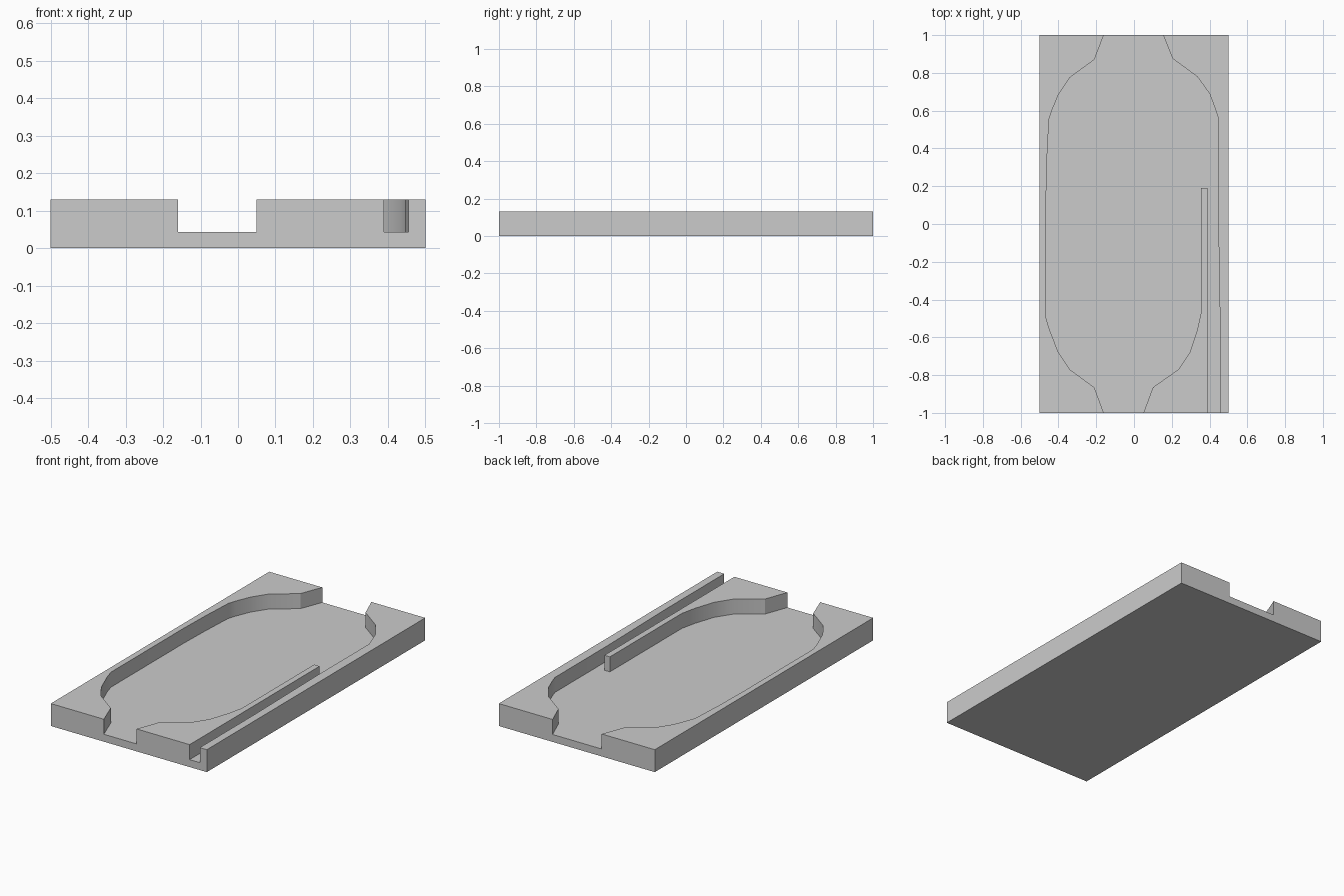
import bpy, bmesh, math

if "Cube" in bpy.data.objects:
    bpy.data.objects.remove(bpy.data.objects["Cube"])

BASE_TOP, WALL_TOP = 0.043, 0.13


def extrude_outline(name, points, z0, z1):
    """Solid prism from a plan outline."""
    bm = bmesh.new()
    face = bm.faces.new([bm.verts.new((x, y, z0)) for x, y in points])
    top = bmesh.ops.extrude_face_region(bm, geom=[face])["geom"]
    verts = [g for g in top if isinstance(g, bmesh.types.BMVert)]
    bmesh.ops.translate(bm, verts=verts, vec=(0, 0, z1 - z0))
    bmesh.ops.recalc_face_normals(bm, faces=bm.faces)
    mesh = bpy.data.meshes.new(name)
    bm.to_mesh(mesh)
    bm.free()
    obj = bpy.data.objects.new(name, mesh)
    bpy.context.collection.objects.link(obj)
    bpy.ops.object.select_all(action='DESELECT')
    obj.select_set(True)
    bpy.context.view_layer.objects.active = obj
    bpy.ops.object.shade_smooth_by_angle(angle=math.radians(25))
    return obj


# Flat floor slab
extrude_outline("base_plate", [(-0.5, -1), (0.5, -1), (0.5, 1), (-0.5, 1)], 0, BASE_TOP)

# Left wall with a curved shoulder at each end
left = [(-0.5, 1), (-0.16, 1), (-0.21, 0.87), (-0.34, 0.775), (-0.40, 0.685),
        (-0.435, 0.60), (-0.45, 0.555), (-0.46, 0.36), (-0.465, 0.16),
        (-0.465, -0.50), (-0.447, -0.56), (-0.40, -0.68), (-0.34, -0.77),
        (-0.21, -0.865), (-0.16, -1), (-0.5, -1)]
extrude_outline("left_wall", left, BASE_TOP, WALL_TOP)

# Right wall, thin beside the launch lane
right = [(0.5, 1), (0.155, 1), (0.205, 0.875), (0.335, 0.78), (0.40, 0.69),
         (0.43, 0.61), (0.445, 0.565), (0.445, 0.10), (0.455, -0.50),
         (0.455, -1), (0.5, -1)]
extrude_outline("right_wall", right, BASE_TOP, WALL_TOP)

# Inner divider: front right shoulder with a long guide rail
divider = [(0.05, -1), (0.10, -0.865), (0.235, -0.77), (0.295, -0.68),
           (0.335, -0.56), (0.355, -0.47), (0.355, 0.19), (0.39, 0.19), (0.39, -1)]
extrude_outline("lane_divider", divider, BASE_TOP, WALL_TOP)
